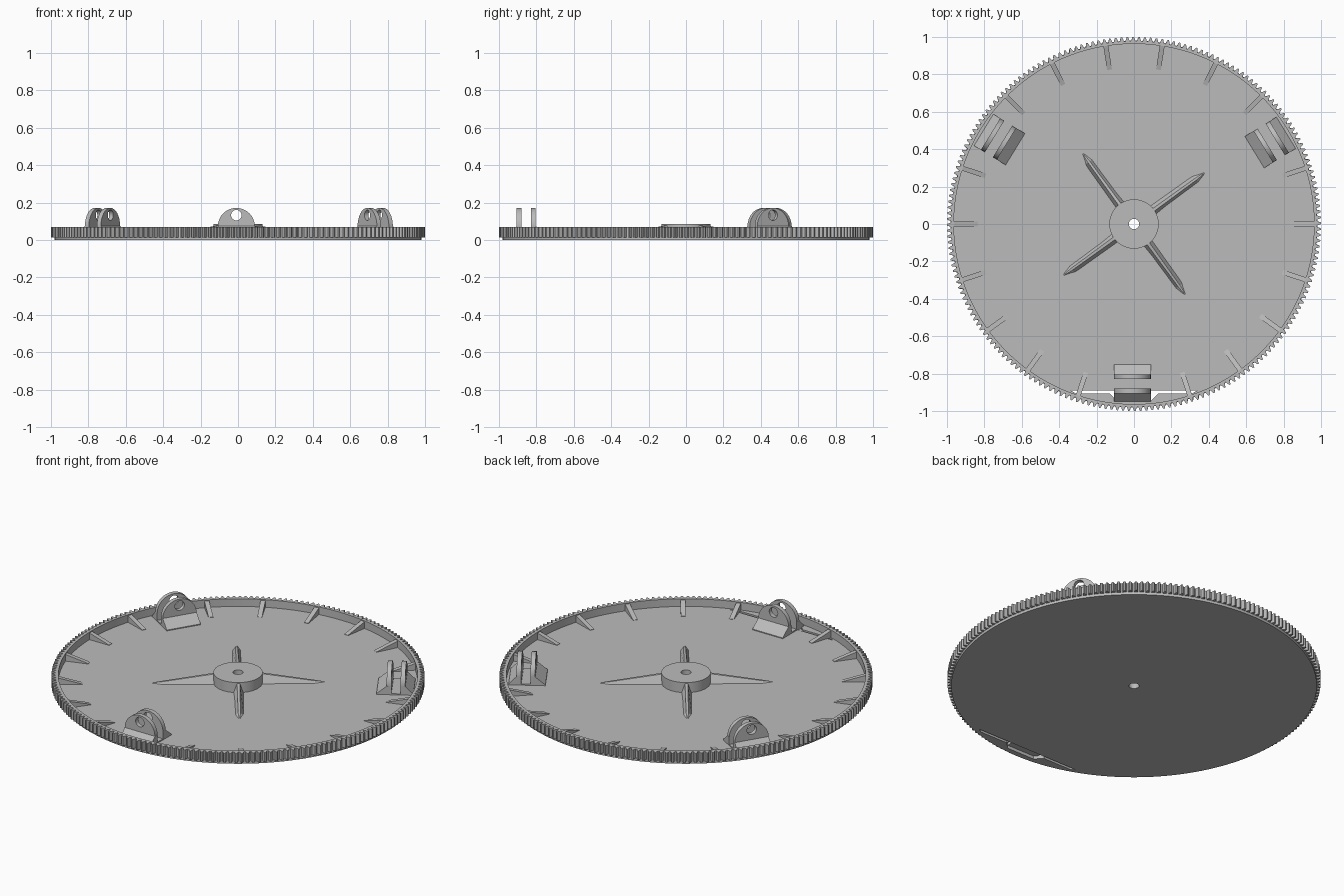
import bpy, bmesh
from math import cos, sin, pi, radians
from mathutils import Matrix

if "Cube" in bpy.data.objects:
    bpy.data.objects.remove(bpy.data.objects["Cube"])

grey = bpy.data.materials.new("plain grey")
grey.use_nodes = True
grey.diffuse_color = (0.5, 0.5, 0.5, 1)
grey.node_tree.nodes["Principled BSDF"].inputs["Base Color"].default_value = (0.5, 0.5, 0.5, 1)

FLOOR, RIM_TOP, RIM_IN, HOLE = 0.025, 0.07, 0.963, 0.028
TEETH = 200


def finish(name, bm, angle=0):
    bmesh.ops.recalc_face_normals(bm, faces=bm.faces)
    me = bpy.data.meshes.new(name)
    bm.to_mesh(me)
    bm.free()
    me.materials.append(grey)
    ob = bpy.data.objects.new(name, me)
    bpy.context.collection.objects.link(ob)
    ob.rotation_euler.z = radians(angle)
    return ob


def smooth(ob):
    bpy.ops.object.select_all(action='DESELECT')
    ob.select_set(True)
    bpy.context.view_layer.objects.active = ob
    bpy.ops.object.shade_smooth_by_angle(angle=radians(25))


def lathe(name, profile, n):
    """Closed ring profile; a radius may be a function of the step."""
    bm = bmesh.new()
    loops = []
    for r, z in profile:
        loop = []
        for i in range(n):
            rad = r(i) if callable(r) else r
            a = 2 * pi * i / n
            loop.append(bm.verts.new((rad * cos(a), rad * sin(a), z)))
        loops.append(loop)
    for k, lo in enumerate(loops):
        up = loops[(k + 1) % len(loops)]
        for i in range(n):
            j = (i + 1) % n
            bm.faces.new((lo[i], lo[j], up[j], up[i]))
    return finish(name, bm)


def prism(bm, points, a, b, place):
    """Extrude a 2D outline between a and b; place maps (u, v, w) to xyz."""
    ends = [[bm.verts.new(place(u, v, w)) for u, v in points] for w in (a, b)]
    bm.faces.new(ends[0])
    bm.faces.new(ends[1][::-1])
    for i in range(len(points)):
        j = (i + 1) % len(points)
        bm.faces.new((ends[0][i], ends[0][j], ends[1][j], ends[1][i]))


# Toothed tray
def tooth(i):
    return 1.0 if i % 4 < 2 else 0.978


tray = lathe("toothed_tray", [
    (HOLE, 0), (0.98, 0), (0.98, 0.015), (tooth, 0.015), (tooth, RIM_TOP),
    (RIM_IN, RIM_TOP), (RIM_IN, FLOOR), (HOLE, FLOOR)], TEETH * 4)

# Slot through the floor with a wider notch beneath the front bracket
half = [(0.34, -0.89), (0.31, -0.906), (0.13, -0.906), (0.09, -0.947)]
bm = bmesh.new()
prism(bm, half + [(-x, y) for x, y in half[::-1]], -0.1, 0.05,
      lambda u, v, w: (u, v, w))
cutter = finish("slot_cutter", bm)
cutter.hide_render = True
cut = tray.modifiers.new("slot", 'BOOLEAN')
cut.operation, cut.solver, cut.object = 'DIFFERENCE', 'EXACT', cutter
bpy.context.view_layer.objects.active = tray
tray.select_set(True)
bpy.ops.object.modifier_apply(modifier="slot")
bpy.data.objects.remove(cutter)

# Centre hub
hub = lathe("hub", [(HOLE, FLOOR - 0.005), (0.132, FLOOR - 0.005),
                    (0.132, 0.085), (HOLE, 0.085)], 64)
smooth(hub)

# Tapered hub fins with a narrow ridge
for k in range(4):
    bm = bmesh.new()
    rows = []
    for r, w, t, z in ((0.12, 0.027, 0.008, 0.08), (0.41, 0.024, 0.006, 0.034),
                       (0.465, 0.005, 0.002, FLOOR + 0.001)):
        rows.append([bm.verts.new(p) for p in (
            (r, -w, FLOOR - 0.003), (r, -t, z), (r, t, z), (r, w, FLOOR - 0.003))])
    for a, b in zip(rows, rows[1:]):
        for i in range(4):
            j = (i + 1) % 4
            bm.faces.new((a[i], a[j], b[j], b[i]))
    bm.faces.new(rows[0])
    bm.faces.new(rows[-1])
    finish(f"hub_fin_{k + 1}", bm, 36 + 90 * k)

# Small gussets bracing the rim
front_ribs = [-72 + 18 * k for k in range(6)]
rib_angles = front_ribs + [180 - a for a in front_ribs] + [45 + 18 * k for k in range(6)]
for k, angle in enumerate(rib_angles):
    bm = bmesh.new()
    prism(bm, [(0.835, FLOOR - 0.003), (0.97, FLOOR - 0.003), (0.97, 0.066), (0.835, FLOOR + 0.002)],
          -0.013, 0.013, lambda u, v, w: (u, w, v))
    finish(f"rim_gusset_{k + 1}", bm, angle)

# Hinge brackets: wedge foot and two drilled lugs
foot = [(0.75, 0.018), (0.948, 0.018), (0.948, 0.03), (0.905, 0.075),
        (0.88, 0.075), (0.88, 0.032), (0.83, 0.032), (0.83, 0.075), (0.805, 0.075), (0.75, 0.03)]
STEPS = 32
for k, angle in enumerate((31.5, 148.5, 270)):
    bm = bmesh.new()
    prism(bm, foot, -0.108, 0.09, lambda u, v, w: (u, w, v))
    finish(f"bracket_foot_{k + 1}", bm, angle)
    for m, (near, far) in enumerate(((0.805, 0.83), (0.88, 0.905))):
        bm = bmesh.new()
        rings = []
        for x in (near, far):
            hole, rim = [], []
            for i in range(STEPS):
                a = 2 * pi * i / STEPS
                c, s = cos(a), sin(a)
                hole.append(bm.verts.new((x, -0.009 + 0.028 * c, 0.133 + 0.028 * s)))
                rim.append(bm.verts.new((x, -0.009 + 0.099 * c, 0.073 + max(0.099 * s, -0.03))))
            rings.append((hole, rim))
        (h0, r0), (h1, r1) = rings
        for i in range(STEPS):
            j = (i + 1) % STEPS
            for a, b in ((h0, r0), (r0, r1), (r1, h1), (h1, h0)):
                bm.faces.new((a[i], a[j], b[j], b[i]))
        lug = finish(f"bracket_lug_{k + 1}_{m + 1}", bm, angle)
        smooth(lug)
